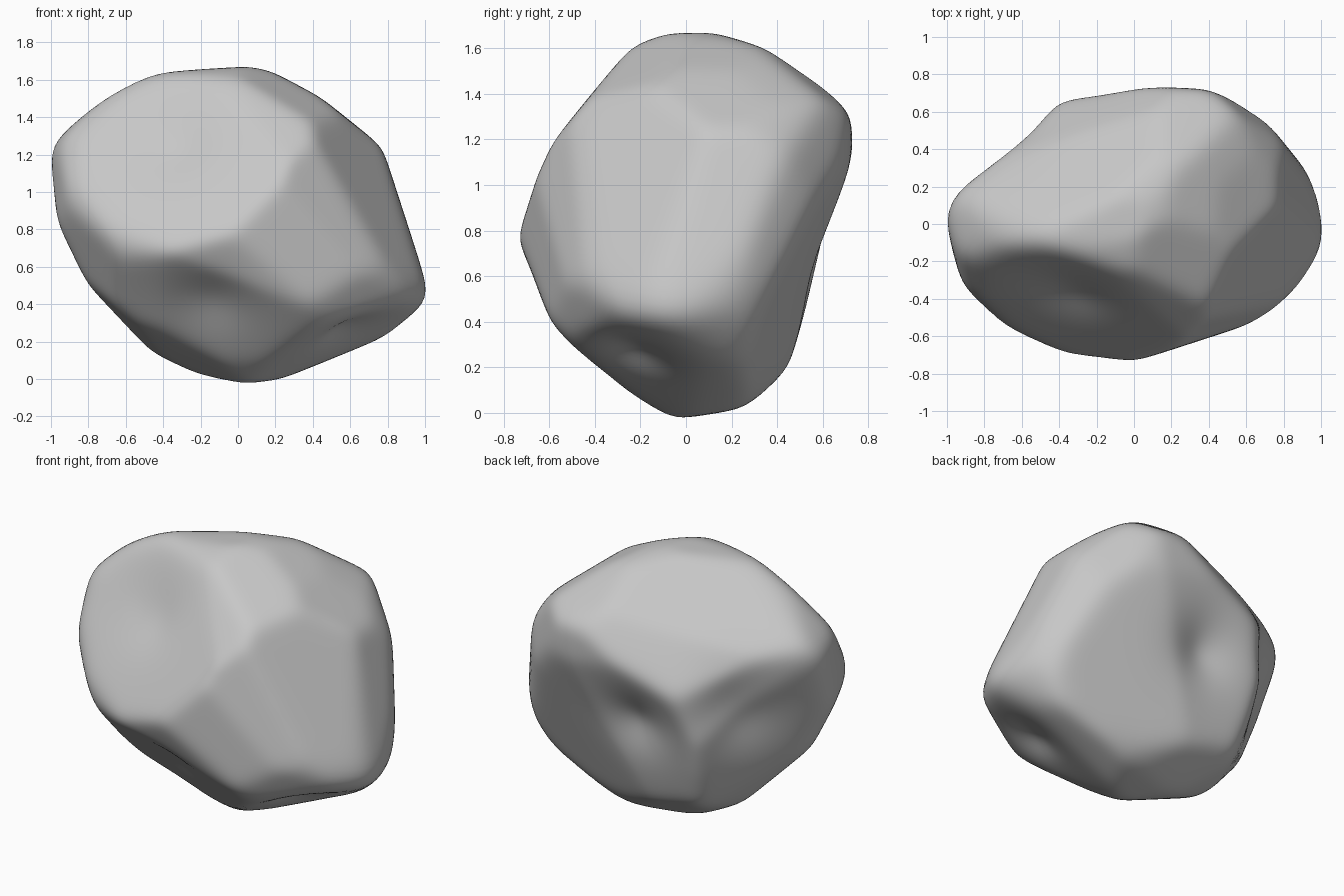
import bpy
import bmesh
from math import cos, exp, radians, sin, sqrt
from mathutils import Vector

if "Cube" in bpy.data.objects:
    bpy.data.objects.remove(bpy.data.objects["Cube"], do_unlink=True)

# Plain grey stone
stone = bpy.data.materials.new("grey stone")
stone.use_nodes = True
grey = (0.57, 0.57, 0.57, 1)
stone.diffuse_color = grey
stone.node_tree.nodes["Principled BSDF"].inputs["Base Color"].default_value = grey

X, Y, Z = Vector((1, 0, 0)), Vector((0, 1, 0)), Vector((0, 0, 1))
DIAGONAL, CROSS = (X + Y) / sqrt(2), (X - Y) / sqrt(2)
TILT = sqrt(3) / 2
MIDDLE = Z * .845   # centre from which all cuts are measured
WEAR = .012         # stone later lost to the rounding of the edges


def tilted(lean):
    """Upward axis leaning halfway towards a level direction."""
    return Z * TILT + lean / 2


# Rings of chamfers: two axes, then the angle and distance of each cut
RINGS = [
    (X, Z, [(114, .905), (93, .81), (78, .81), (62, .78), (18, .845), (-26, 1.1),
            (-68, .86), (-103, .835), (-132, .82), (-152, .86), (-174, .985), (151, 1.08)]),
    (Y, Z, [(-17, .61), (10, .78), (41, .84), (74, .815), (110, .79), (141, .66),
            (164, .715), (-159, .71), (-127, .765), (-81, .845), (-53, .8)]),
    (X, Y, [(131, .765), (110, .76), (87, .73), (70, .8), (39, .885), (20, .96),
            (-32, .92), (-50, .82), (-72, .69), (-97, .735), (-116, .785),
            (-143, .92), (-164, .965), (155, .96)]),
    (DIAGONAL, tilted(-CROSS),
     [(161, .95), (122, .97), (105, .91), (84, .79), (61, .83), (10, .87), (-13, .925),
      (-40, 1.01), (-61, .98), (-88, .8), (-128, .67), (-158, .82)]),
    (-DIAGONAL, tilted(CROSS),
     [(137, .885), (116, .78), (90, .737), (55, .705), (40, .79), (0, .876), (-29, .83),
      (-55, .8), (-82, .825), (-106, .79), (-130, .775), (-154, .82), (-174, .875)]),
    (-CROSS, tilted(DIAGONAL),
     [(152, .715), (108, .805), (71, .825), (39, .735), (17, .81), (-23, .742), (-41, .79),
      (-66, .825), (-90, .75), (-108, .74), (-124, .77), (-143, .825), (-155, .825)]),
]
# Broad worn facets: outward direction and distance
FACETS = [
    ((-.22, -.84, .49), .595),  # upper front
    ((.50, -.84, .20), .70),    # front, left side
    ((-.30, .55, .78), .735),   # upper back
    ((.22, .90, -.37), .63),    # lower back
    ((-.35, -.68, -.64), .72),  # lower front
    ((.33, -.35, -.88), .80),   # underside front
]
cuts = [(Vector(n).normalized(), d) for n, d in FACETS]
for across, up, ring in RINGS:
    for angle, d in ring:
        cuts.append((across * cos(radians(angle)) + up * sin(radians(angle)), d))

# Shallow hollows: direction, depth, width
HOLLOWS = [
    ((-.05, .50, -.08), .09, .36),   # lower back
    ((-.57, .31, .05), .10, .36),    # back right
    ((.60, -.23, -.60), .07, .14),   # underside dimple
    ((-.35, -.33, .40), .05, .35),   # upper front
    ((-.15, -.50, -.45), .05, .35),  # lower front
]
dents = [(Vector(v).normalized(), depth, width) for v, depth, width in HOLLOWS]


def radius(direction):
    """Distance to the nearest cut, less the hollows."""
    r = min((d + WEAR) / n.dot(direction) for n, d in cuts if n.dot(direction) > .1)
    for axis, depth, width in dents:
        r -= depth * exp(-(direction - axis).length_squared / width ** 2)
    return r


# Boulder cut from a fine sphere
bm = bmesh.new()
bmesh.ops.create_icosphere(bm, subdivisions=6, radius=1)
for v in bm.verts:
    direction = v.co.normalized()
    v.co = MIDDLE + direction * radius(direction)
mesh = bpy.data.meshes.new("boulder")
bm.to_mesh(mesh)
bm.free()
mesh.materials.append(stone)
mesh.polygons.foreach_set("use_smooth", [True] * len(mesh.polygons))
boulder = bpy.data.objects.new("boulder", mesh)
bpy.context.collection.objects.link(boulder)

# Worn, rounded edges
worn = boulder.modifiers.new("worn edges", "SMOOTH")
worn.factor = .5
worn.iterations = 20
